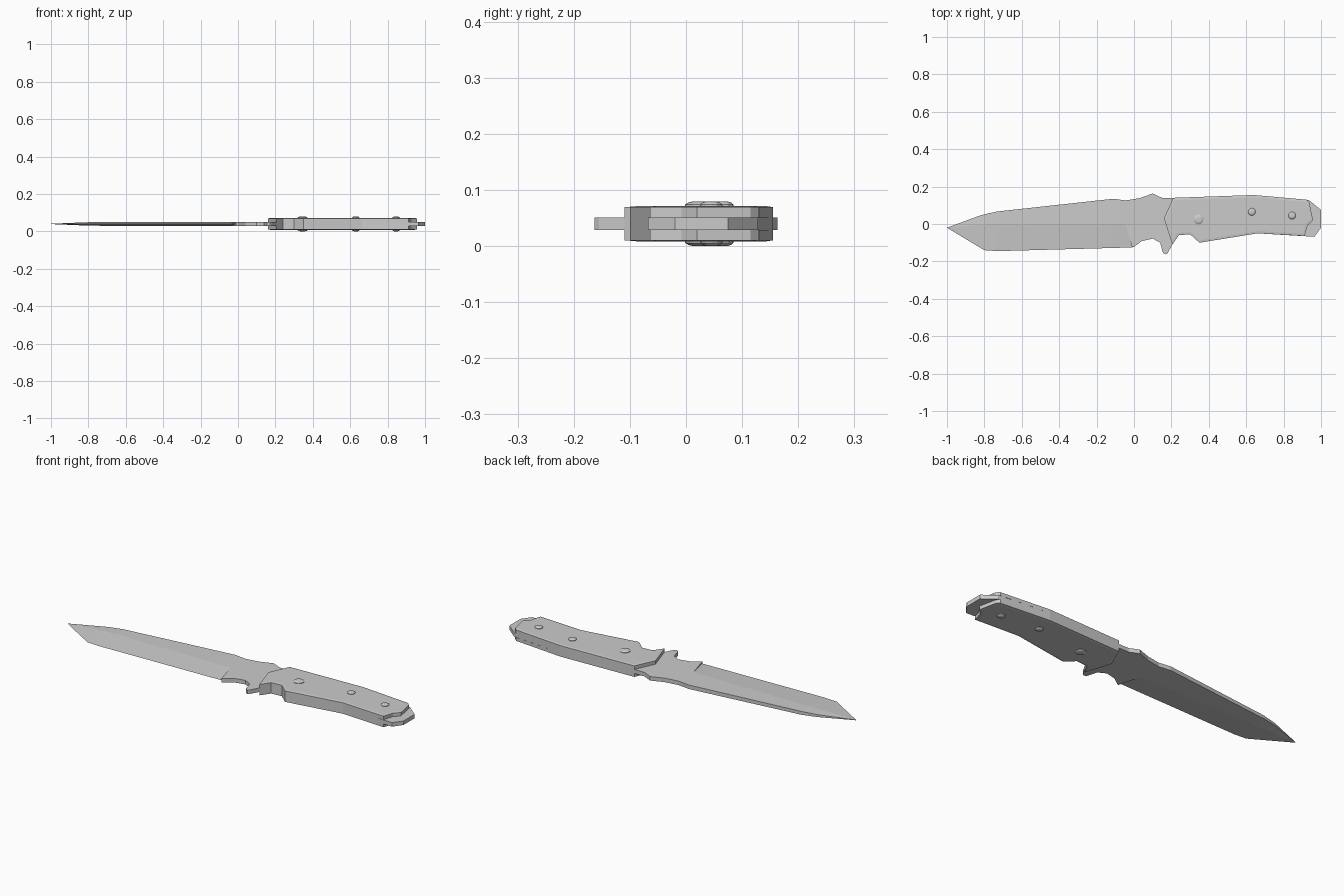
import bpy, bmesh

if "Cube" in bpy.data.objects:
    bpy.data.objects.remove(bpy.data.objects["Cube"])

ZC = 0.04    # mid-plane of the knife; every part is half-built and mirrored there
T = 0.0108   # half thickness of the steel


def finish(name, bm):
    bmesh.ops.remove_doubles(bm, verts=bm.verts, dist=1e-5)
    bmesh.ops.recalc_face_normals(bm, faces=bm.faces)
    if sum(f.normal.z * f.calc_area() for f in bm.faces) < 0:
        bmesh.ops.reverse_faces(bm, faces=bm.faces)
    me = bpy.data.meshes.new(name)
    bm.to_mesh(me)
    bm.free()
    ob = bpy.data.objects.new(name, me)
    ob.location.z = ZC
    bpy.context.collection.objects.link(ob)
    mir = ob.modifiers.new("mirror", 'MIRROR')
    mir.use_axis = (False, False, True)
    return ob


def slab(outline, z0, z1):
    """Open-bottomed prism; returns the bmesh and its top face."""
    bm = bmesh.new()
    lo = [bm.verts.new((x, y, z0)) for x, y in outline]
    hi = [bm.verts.new((x, y, z1)) for x, y in outline]
    n = len(outline)
    for i in range(n):
        j = (i + 1) % n
        bm.faces.new((lo[i], lo[j], hi[j], hi[i]))
    top = bm.faces.new(hi)
    return bm, top


# shared lower handle contour, from the guard to the butt
belly = [(0.205, -0.11), (0.24, -0.06), (0.30, -0.055), (0.35, -0.10), (0.66, -0.05)]
back = [(0.64, 0.155), (0.21, 0.14)]

# Blade: x, spine y, ridge y, edge y, spine half thickness, ridge half thickness
stations = [
    (-1.00, -0.020, -0.020, -0.020, 0.001, 0.001),
    (-0.83, 0.043, -0.006, -0.122, 0.006, 0.008),
    (-0.80, 0.052, -0.004, -0.140, 0.007, 0.009),
    (-0.73, 0.067, -0.002, -0.145, 0.009, 0.010),
    (-0.11, 0.135, 0.0, -0.128, T, T),
    (-0.045, 0.126, 0.0, -0.125, T, T),
]
bm = bmesh.new()
rows = []
for i, (x, s, r, e, hs, hr) in enumerate(stations):
    xe = -0.01 if i == len(stations) - 1 else x   # slanted plunge line
    rows.append([bm.verts.new(c) for c in
                 ((x, s, 0), (x, s, hs), (x, r, hr), (xe, e, 0))])
for a, b in zip(rows, rows[1:]):
    for k in range(3):
        bm.faces.new((a[k], a[k + 1], b[k + 1], b[k]))
finish("blade", bm)

# Full tang with finger notch, guard and butt
tang = [(-0.045, 0.126), (-0.045, 0.0), (-0.01, -0.125), (0.0, -0.122), (0.04, -0.092),
        (0.10, -0.078), (0.14, -0.10), (0.155, -0.155), (0.17, -0.163), (0.18, -0.155)]
tang += belly + [(0.91, -0.065), (0.965, -0.068), (1.0, -0.02), (1.0, 0.075), (0.935, 0.128)]
tang += back + [(0.15, 0.14), (0.10, 0.163), (0.03, 0.138)]
finish("tang", slab(tang, 0, T)[0])

# Handle scales: straight wall, chamfered rim, gently crowned face
scale = belly + [(0.912, -0.064), (0.928, -0.008), (0.957, 0.02), (0.937, 0.115), (0.922, 0.13)]
scale += back + [(0.16, 0.03)]
bm, top = slab(scale, T, 0.022)
bmesh.ops.inset_region(bm, faces=[top], thickness=0.011, use_even_offset=True)
for v in top.verts:
    v.co.z = 0.0295
bmesh.ops.inset_region(bm, faces=[top], thickness=0.012, use_even_offset=True)
for v in top.verts:
    v.co.z = 0.0315
finish("handle_scales", bm)

# Domed rivets
for n, (x, y, r) in enumerate([(0.345, 0.025, 0.027), (0.63, 0.065, 0.02), (0.845, 0.045, 0.02)]):
    bm = bmesh.new()
    rings = []
    for f, z in ((1.0, 0.029), (1.0, 0.034), (0.75, 0.038), (0.4, ZC)):
        rings.append(bmesh.ops.create_circle(bm, segments=12, radius=r * f)['verts'])
        for v in rings[-1]:
            v.co.x += x
            v.co.y += y
            v.co.z = z
    for a, b in zip(rings, rings[1:]):
        for k in range(12):
            j = (k + 1) % 12
            bm.faces.new((a[k], a[j], b[j], b[k]))
    bm.faces.new(rings[-1])
    finish(f"rivet_{n + 1}", bm)
